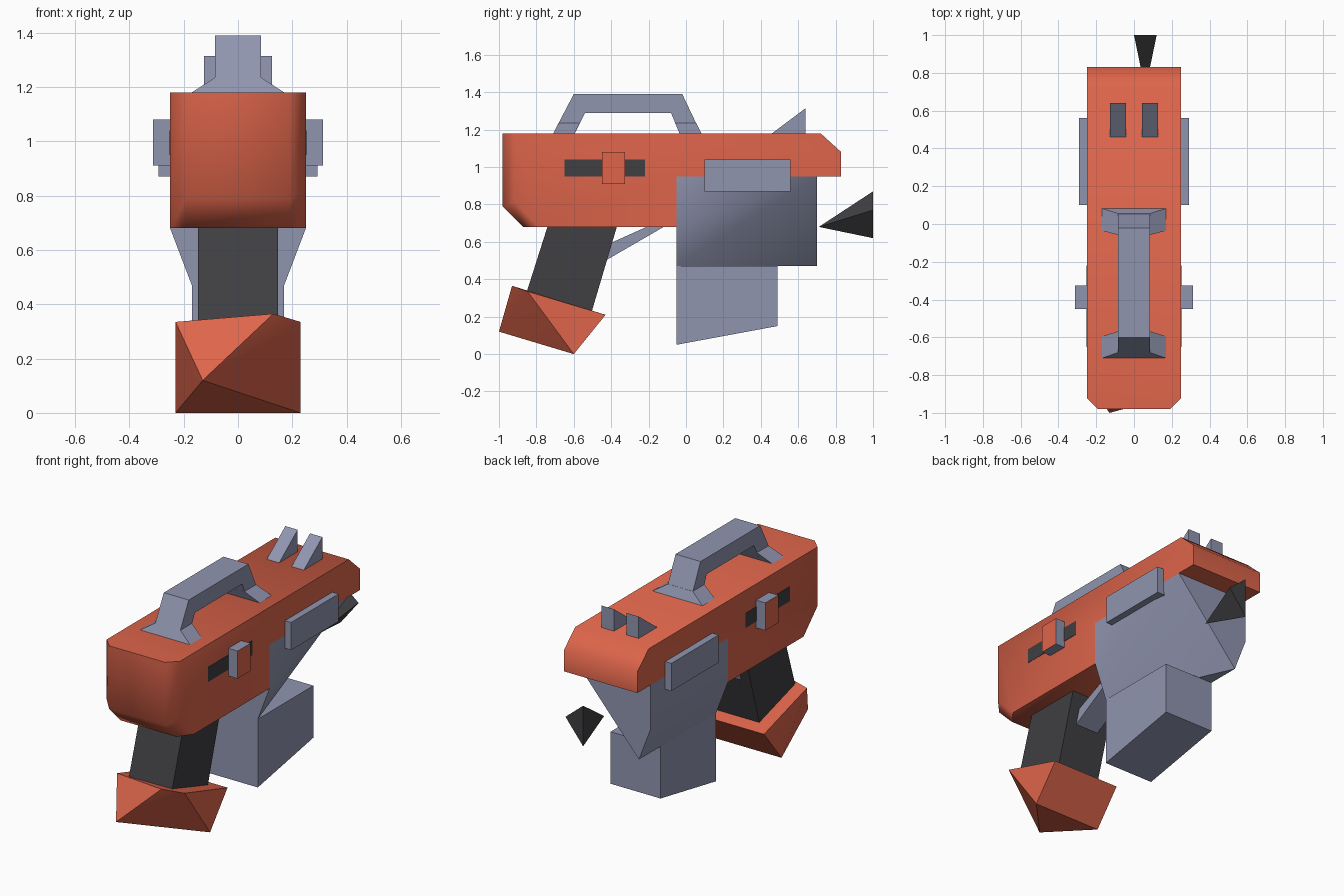
import bpy, bmesh, math

if "Cube" in bpy.data.objects:
    bpy.data.objects.remove(bpy.data.objects["Cube"])


def material(name, rgb):
    m = bpy.data.materials.new(name)
    m.diffuse_color = (*rgb, 1)
    m.use_nodes = True
    m.node_tree.nodes["Principled BSDF"].inputs["Base Color"].default_value = m.diffuse_color
    return m


ORANGE = material("orange", (0.73, 0.13, 0.07))
GREY = material("blue grey", (0.28, 0.30, 0.43))
DARK = material("charcoal", (0.05, 0.05, 0.055))


def finish(name, bm, mat, smooth=None):
    """Turn a bmesh into an object; smooth is the sharp-edge angle in degrees."""
    bmesh.ops.recalc_face_normals(bm, faces=bm.faces)
    me = bpy.data.meshes.new(name)
    bm.to_mesh(me)
    bm.free()
    me.materials.append(mat)
    if smooth:
        me.shade_smooth()
        me.set_sharp_from_angle(angle=math.radians(smooth))
    ob = bpy.data.objects.new(name, me)
    bpy.context.collection.objects.link(ob)
    return ob


def extrusion(profile, x0, x1):
    """Prism from a (y, z) outline between two x positions."""
    bm = bmesh.new()
    a = [bm.verts.new((x0, y, z)) for y, z in profile]
    b = [bm.verts.new((x1, y, z)) for y, z in profile]
    bm.faces.new(a)
    bm.faces.new(b[::-1])
    for i in range(len(a)):
        j = (i + 1) % len(a)
        bm.faces.new((a[i], a[j], b[j], b[i]))
    return bm


def rect(y0, y1, z0, z1):
    return [(y0, z0), (y1, z0), (y1, z1), (y0, z1)]


def hull(points):
    bm = bmesh.new()
    for p in points:
        bm.verts.new(p)
    bmesh.ops.convex_hull(bm, input=bm.verts)
    bmesh.ops.dissolve_limit(bm, angle_limit=0.01, verts=bm.verts, edges=bm.edges)
    return bm


def both(*yz_x):
    """Mirror (x, y, z) points across x = 0."""
    return [(s * x, y, z) for x, y, z in yz_x for s in (1, -1)]


# Main body with chamfered corners at the -y end
bm = extrusion([(-.98, 1.18), (.72, 1.18), (.83, 1.08), (.83, .95),
                (-.05, .95), (-.05, .68), (-.87, .68), (-.98, .79)], -.25, .25)
corner = [e for e in bm.edges
          if abs(e.verts[0].co.x - e.verts[1].co.x) < .01
          and all(v.co.y < -.8 for v in e.verts)
          and abs(e.verts[0].co.z - e.verts[1].co.z) > .05]
bmesh.ops.bevel(bm, geom=corner, offset=.06, segments=1, affect='EDGES')
finish("body", bm, ORANGE, 50)

# Lower housing, tapering to a skewed tip at the +y end
finish("lower_housing", hull(
    both((.25, -.05, .95), (.25, -.05, .68), (.17, -.05, .47), (.25, .70, .95))
    + [(-.25, .70, .68), (-.17, .70, .47)]), GREY, 45)

# Magazine with slanted bottom
finish("magazine", extrusion([(-.05, .05), (.49, .15), (.49, .47), (-.05, .47)],
                             -.17, .17), GREY)

# Grip, its faceted base and the guard strut
finish("grip", extrusion([(-.725, .73), (-.355, .73), (-.515, .19), (-.865, .29)],
                         -.147, .147), DARK)
finish("grip_base", hull(
    [(-.13, -1.0, .12), (.13, -.93, .365)]
    + both((.23, -.847, .335), (.23, -.43, .21), (.23, -.60, 0))), ORANGE, 40)
finish("guard_strut", extrusion([(-.20, .685), (-.40, .595), (-.43, .50), (-.11, .685)],
                                -.08, .08), GREY)

# Carry handle and its flared feet
finish("carry_handle", extrusion(
    [(-.71, 1.18), (-.60, 1.39), (-.02, 1.39), (.08, 1.18),
     (-.035, 1.18), (-.08, 1.29), (-.54, 1.29), (-.595, 1.18)], -.085, .085), GREY)
for name, lo, hi in (("rear", (-.71, -.595), (-.681, -.568)),
                     ("front", (-.035, .083), (-.058, .055))):
    finish(name + "_handle_foot", hull(
        both(*[(.17, y, 1.18) for y in lo], *[(.085, y, 1.235) for y in hi])), GREY)

# Muzzle spike
finish("muzzle_spike", hull([(.06, .71, .68), (0, 1, .87), (0, 1, .62), (.12, 1, .77)]),
       DARK)

for s, side in ((1, "right"), (-1, "left")):
    # Sight wedge
    finish(side + "_sight", extrusion([(.46, 1.18), (.64, 1.18), (.64, 1.315)],
                                      s * .042, s * .126), GREY)
    # Side plate
    finish(side + "_side_plate", extrusion(rect(.10, .56, .87, 1.04),
                                           s * .24, s * .292), GREY)
    # Slot in which the slider runs
    finish(side + "_slider_slot", extrusion(rect(-.65, -.22, .95, 1.04),
                                            s * .245, s * .252), DARK)
    # Slider: grey with an orange outer face
    ob = finish(side + "_slider", extrusion(rect(-.45, -.325, .91, 1.08),
                                            s * .24, s * .313), GREY)
    ob.data.materials.append(ORANGE)
    for p in ob.data.polygons:
        p.material_index = int(p.normal.x * s > .9)
